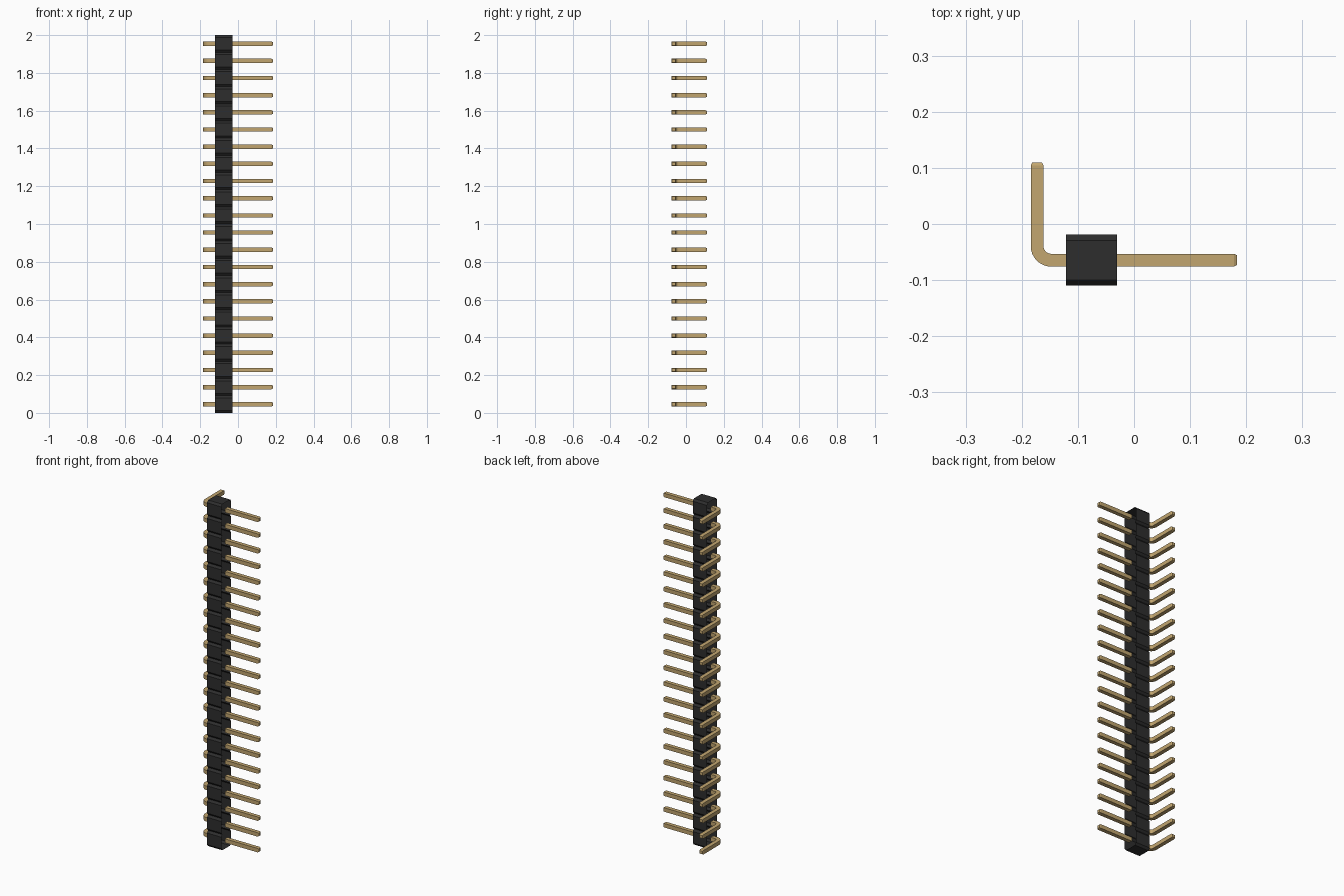
import bpy, bmesh, math
from mathutils import Vector

cube = bpy.data.objects.get("Cube")
if cube:
    bpy.data.objects.remove(cube, do_unlink=True)

COUNT = 22
PITCH = 2 / COUNT
HALF = 0.0114                      # half the pin thickness
X0, X1 = -0.121, -0.03             # housing ends
Y0, Y1 = -0.11, -0.019             # housing front and back
PIN_Y = (Y0 + Y1) / 2
TIP = 0.006


def material(name, color):
    mat = bpy.data.materials.new(name)
    mat.use_nodes = True
    mat.diffuse_color = color
    bsdf = next(n for n in mat.node_tree.nodes if n.type == 'BSDF_PRINCIPLED')
    bsdf.inputs["Base Color"].default_value = color
    bsdf.inputs["Roughness"].default_value = 0.6
    return mat


black = material("black plastic", (0.027, 0.027, 0.027, 1))
gold = material("dull gold", (0.54, 0.38, 0.16, 1))


def finish(bm, name, mat):
    bmesh.ops.recalc_face_normals(bm, faces=bm.faces)
    mesh = bpy.data.meshes.new(name)
    bm.to_mesh(mesh)
    bm.free()
    mesh.materials.append(mat)
    obj = bpy.data.objects.new(name, mesh)
    bpy.context.collection.objects.link(obj)
    return obj


def bridge(bm, a, b):
    for i in range(len(a)):
        j = (i + 1) % len(a)
        bm.faces.new((a[i], a[j], b[j], b[i]))


# Housing: notched sleeve, open towards both pin sides
def build_housing():
    cy, cz = 0.01, 0.012
    front, back = [], []
    for i in range(COUNT):
        low, high = i * PITCH, (i + 1) * PITCH
        for inset, z in ((cy, low), (0, low + cz), (0, high - cz)):
            front.append((Y0 + inset, z))
            back.append((Y1 - inset, z))
    front.append((Y0 + cy, 2))
    back.append((Y1 - cy, 2))
    profile = front + back[::-1]
    bm = bmesh.new()
    ends = [[bm.verts.new((x, y, z)) for y, z in profile] for x in (X0, X1)]
    bridge(bm, *ends)
    return finish(bm, "housing", black)


# Square wire swept along stations of (point, sideways direction, half width)
def sweep(bm, stations, z):
    rings = []
    for point, side, half in stations:
        p = Vector((point[0], point[1], z))
        s = Vector((side[0], side[1], 0)) * half
        up = Vector((0, 0, half))
        rings.append([bm.verts.new(c) for c in
                      (p - s - up, p + s - up, p + s + up, p - s + up)])
    for a, b in zip(rings, rings[1:]):
        bridge(bm, a, b)
    bm.faces.new(rings[0])
    bm.faces.new(rings[-1])


def straight_path():
    end = 0.184
    side = (0, 1)
    return [((X1, PIN_Y), side, HALF),
            ((end - TIP, PIN_Y), side, HALF),
            ((end, PIN_Y), side, HALF - TIP / 2)]


def bent_path():
    radius, end = 0.025, 0.11
    leg_x = -0.184 + HALF
    cx, cy = leg_x + radius, PIN_Y + radius
    path = [((X0, PIN_Y), (0, 1), HALF)]
    steps = 8
    for i in range(steps + 1):
        a = math.pi / 2 * i / steps
        side = (math.sin(a), math.cos(a))
        path.append(((cx - radius * side[0], cy - radius * side[1]), side, HALF))
    path.append(((leg_x, end - TIP), (1, 0), HALF))
    path.append(((leg_x, end), (1, 0), HALF - TIP / 2))
    return path


def build_pins(name, path):
    bm = bmesh.new()
    for i in range(COUNT):
        sweep(bm, path, (i + 0.5) * PITCH)
    obj = finish(bm, name, gold)
    bpy.ops.object.select_all(action='DESELECT')
    obj.select_set(True)
    bpy.context.view_layer.objects.active = obj
    bpy.ops.object.shade_smooth_by_angle(angle=math.radians(25))
    return obj


build_housing()
build_pins("straight_pins", straight_path())
build_pins("bent_pins", bent_path())
